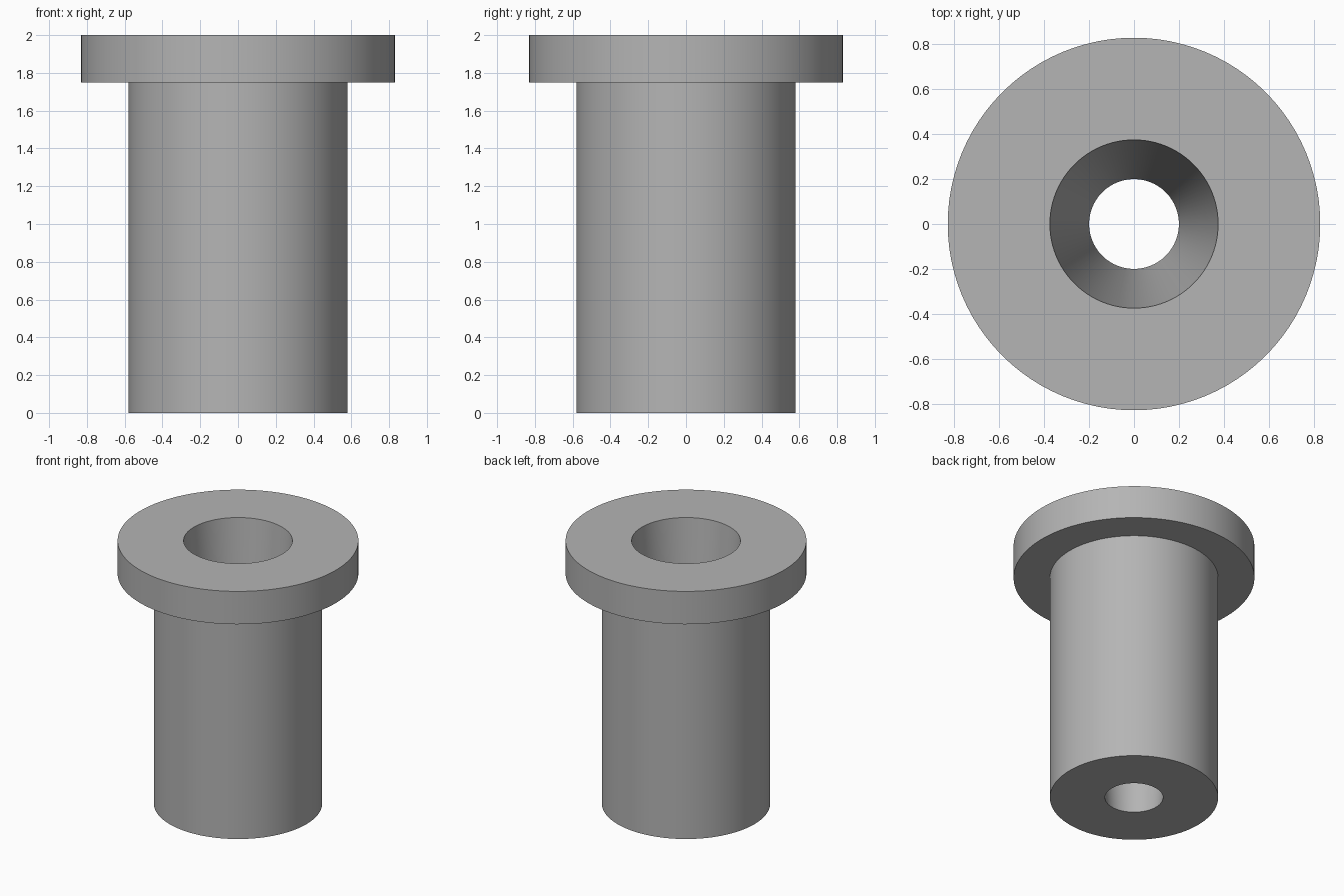
import bpy
import bmesh
from math import radians

cube = bpy.data.objects.get("Cube")
if cube:
    bpy.data.objects.remove(cube, do_unlink=True)

SEGMENTS = 96

# One plain grey for the whole part
grey = bpy.data.materials.new("plain_grey")
grey.use_nodes = True
colour = (0.46, 0.46, 0.46, 1)
grey.diffuse_color = colour
grey.node_tree.nodes["Principled BSDF"].inputs["Base Color"].default_value = colour


def lathe(name, profile):
    """Spin a closed (radius, height) profile around z."""
    bm = bmesh.new()
    verts = [bm.verts.new((r, 0, z)) for r, z in profile]
    edges = [bm.edges.new((v, verts[(i + 1) % len(verts)])) for i, v in enumerate(verts)]
    bmesh.ops.spin(bm, geom=verts + edges, axis=(0, 0, 1), cent=(0, 0, 0),
                   angle=radians(360), steps=SEGMENTS, use_merge=True)
    bmesh.ops.remove_doubles(bm, verts=bm.verts, dist=0.0001)
    bmesh.ops.recalc_face_normals(bm, faces=bm.faces)
    mesh = bpy.data.meshes.new(name)
    bm.to_mesh(mesh)
    bm.free()
    mesh.materials.append(grey)
    obj = bpy.data.objects.new(name, mesh)
    bpy.context.collection.objects.link(obj)
    return obj


# Flanged sleeve: body, flange and a bore that tapers from top to bottom
sleeve = lathe("flanged_sleeve", [
    (0.2, 0), (0.58, 0), (0.58, 1.75), (0.83, 1.75), (0.83, 2), (0.375, 2)])

bpy.ops.object.select_all(action="DESELECT")
sleeve.select_set(True)
bpy.context.view_layer.objects.active = sleeve
bpy.ops.object.shade_smooth_by_angle(angle=radians(30))
